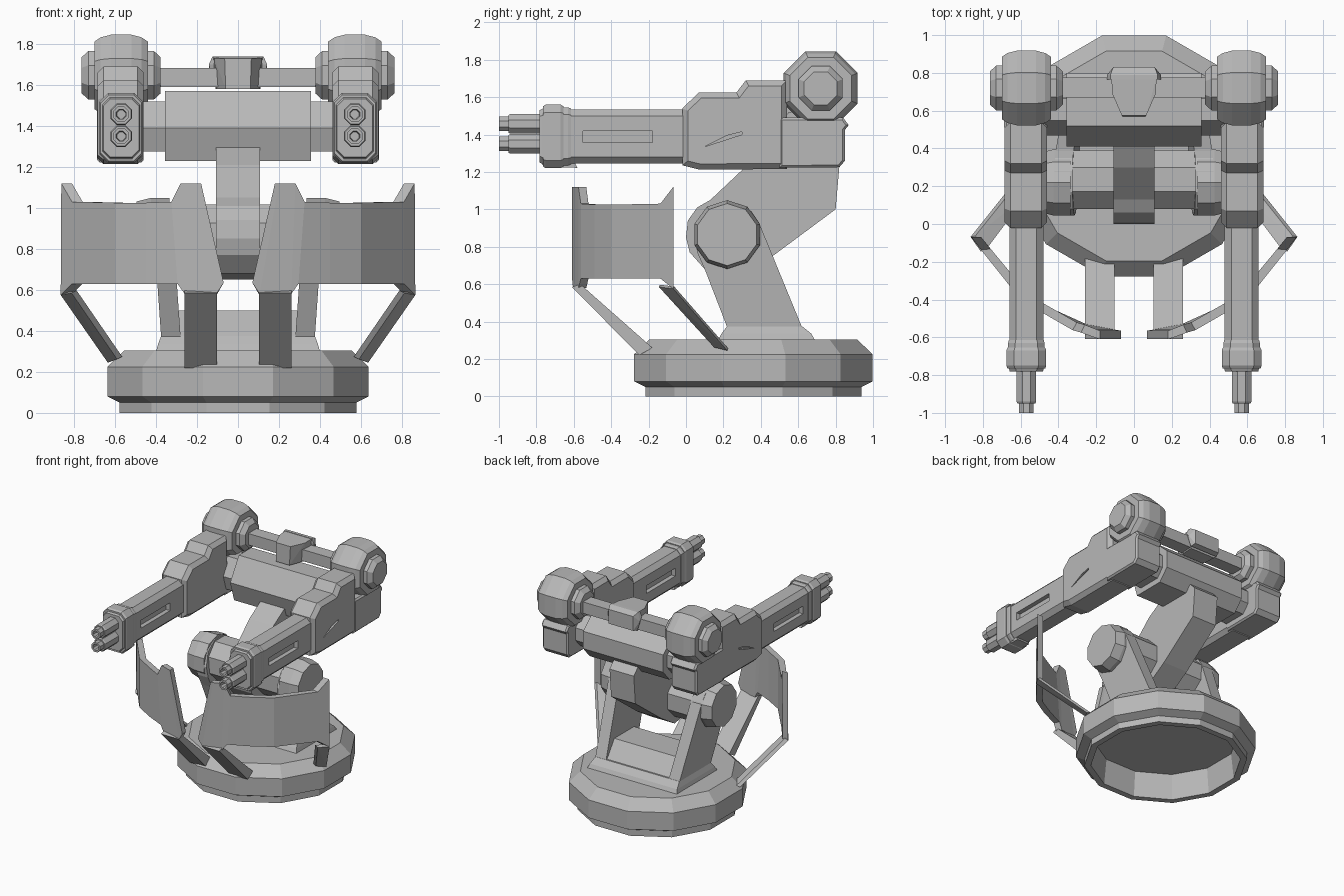
import bpy, bmesh, math
from mathutils import Vector

if "Cube" in bpy.data.objects:
    bpy.data.objects.remove(bpy.data.objects["Cube"])

GREY = bpy.data.materials.new("turret_grey")
GREY.diffuse_color = (0.48, 0.48, 0.48, 1)
GREY.use_nodes = True
GREY.node_tree.nodes["Principled BSDF"].inputs["Base Color"].default_value = GREY.diffuse_color


def finish(name, bm, mirror=False, cutters=()):
    bmesh.ops.recalc_face_normals(bm, faces=bm.faces)
    me = bpy.data.meshes.new(name)
    bm.to_mesh(me)
    bm.free()
    me.materials.append(GREY)
    ob = bpy.data.objects.new(name, me)
    bpy.context.collection.objects.link(ob)
    for c in cutters:
        c.hide_render = c.hide_viewport = True
        m = ob.modifiers.new("cut", 'BOOLEAN')
        m.operation, m.object, m.solver = 'DIFFERENCE', c, 'EXACT'
    if mirror:
        ob.modifiers.new("mirror", 'MIRROR')
    return ob


def prism(name, prof, x0, x1, lean=0, rim=0, **kw):
    """Side profile of (y, z) points pulled from x0 to x1; rim chamfers the end outlines."""
    bm = bmesh.new()
    z0 = min(z for _, z in prof)
    a, b = [[bm.verts.new((x + lean * (z - z0), y, z)) for y, z in prof] for x in (x0, x1)]
    n = len(prof)
    caps = [bm.faces.new(a), bm.faces.new(b)]
    for i in range(n):
        bm.faces.new((a[i], a[(i + 1) % n], b[(i + 1) % n], b[i]))
    if rim:
        bmesh.ops.recalc_face_normals(bm, faces=bm.faces)
        bmesh.ops.bevel(bm, geom=[e for f in caps for e in f.edges], offset=rim,
                        segments=1, affect='EDGES', clamp_overlap=True)
    return finish(name, bm, **kw)


def box(name, x, y, z, **kw):
    return prism(name, [(y[0], z[0]), (y[1], z[0]), (y[1], z[1]), (y[0], z[1])], *x, **kw)


def hull(name, pts, **kw):
    bm = bmesh.new()
    for p in pts:
        bm.verts.new(p)
    bmesh.ops.convex_hull(bm, input=bm.verts)
    bmesh.ops.dissolve_limit(bm, angle_limit=0.02, verts=bm.verts, edges=bm.edges)
    return finish(name, bm, **kw)


def both(pts):
    return [(s * x, y, z) for s in (-1, 1) for x, y, z in pts]


def lathe(name, prof, n, axis, centre, **kw):
    """Turn (apothem, distance along axis) points into an n-sided solid."""
    bm = bmesh.new()
    rings = []
    for r, t in prof:
        R = r / math.cos(math.pi / n)
        ring = []
        for i in range(n):
            a = 2 * math.pi * (i + 0.5) / n
            u, v = R * math.cos(a), R * math.sin(a)
            p = {'X': (t, u, v), 'Y': (u, t, v), 'Z': (u, v, t)}[axis]
            ring.append(bm.verts.new(Vector(p) + Vector(centre)))
        rings.append(ring)
    for a, b in zip(rings, rings[1:]):
        for i in range(n):
            j = (i + 1) % n
            bm.faces.new((a[i], a[j], b[j], b[i]))
    bm.faces.new(rings[0])
    bm.faces.new(rings[-1])
    return finish(name, bm, **kw)


# Round base with a hollow underside
lathe("base", [(0.51, 0.2), (0.53, 0), (0.577, 0), (0.577, 0.05), (0.637, 0.08),
               (0.637, 0.225), (0.555, 0.305)], 12, 'Z', (0, 0.36, 0))

# Yoke: foot, cross plate, two leaning arms, pivots
hull("yoke_foot", both([(0.4, 0.17, 0.3), (0.4, 0.69, 0.3), (0.39, 0.19, 0.335),
                        (0.39, 0.67, 0.335), (0.375, 0.22, 0.375), (0.375, 0.62, 0.375)]))
prism("yoke_cross_plate", [(0.22, 0.37), (0.61, 0.37), (0.5, 0.5), (0.25, 0.5)], -0.3, 0.3)
prism("yoke_arm", [(0.22, 0.37), (0.62, 0.37), (0.39, 0.93), (0.35, 0.99), (0.28, 1.03),
                   (0.17, 1.03), (0.08, 0.97), (0.045, 0.86), (0.06, 0.77), (0.1, 0.68)],
      0.28, 0.375, lean=0.07, mirror=True)
lathe("pivot_cap", [(0.175, 0.335), (0.175, 0.425), (0.158, 0.495)], 10, 'X',
      (0, 0.22, 0.865), mirror=True)
lathe("pivot_axle", [(0.155, -0.33), (0.155, 0.33)], 8, 'X', (0, 0.235, 0.862))

# Boom carrying the crossbeam
prism("boom", [(0.8, 1.0), (0.47, 0.755), (0.3, 0.65), (0.1, 0.68), (0.02, 0.77), (0, 0.85),
               (0.01, 0.94), (0.06, 1.01), (0.13, 1.05), (0.3, 1.21), (0.45, 1.3),
               (0.75, 1.3), (0.82, 1.23)], -0.108, 0.108)
BEAM = [(0.41, 1.39), (0.52, 1.57), (0.68, 1.57), (0.8, 1.46), (0.8, 1.32),
        (0.72, 1.23), (0.46, 1.23)]
prism("crossbeam", BEAM, -0.357, 0.357)
prism("crossbeam_neck", [(0.62 + (y - 0.62) * 0.72, 1.39 + (z - 1.39) * 0.72)
                         for y, z in BEAM], -0.48, 0.48)

# Rod between the drums with its central sensor bracket
box("drum_rod", (-0.42, 0.42), (0.67, 0.775), (1.59, 1.682))
hull("sensor_bracket", both([(0.06, 0.57, 1.58), (0.065, 0.575, 1.73), (0.105, 0.69, 1.58),
                             (0.115, 0.69, 1.73), (0.11, 0.78, 1.58), (0.12, 0.78, 1.735)]))
hull("sensor_hood", both([(0.142, 0.765, 1.7), (0.125, 0.765, 1.738), (0.142, 0.79, 1.67),
                          (0.12, 0.79, 1.59), (0.11, 0.83, 1.6), (0.11, 0.83, 1.715),
                          (0.125, 0.79, 1.738)]))

# Octagonal drums at the rear of each gun
CX = 0.57
lathe("drum", [(0.165, -0.13), (0.185, -0.1), (0.198, -0.05), (0.198, 0.05),
               (0.185, 0.1), (0.165, 0.13)], 8, 'X', (CX, 0.72, 1.647), mirror=True)
lathe("drum_cap", [(0.088, -0.193), (0.118, -0.16), (0.118, 0.16), (0.088, 0.193)],
      8, 'X', (CX, 0.72, 1.647), mirror=True)
prism("drum_support", [(0.5, 1.222), (0.82, 1.225), (0.85, 1.26), (0.85, 1.425), (0.87, 1.45),
                       (0.84, 1.49), (0.5, 1.49)], CX - 0.11, CX + 0.118, rim=0.012, mirror=True)

# Gun receiver with a slanted slit
slit = prism("slit_cutter", [(0.1, 1.335), (0.3, 1.4), (0.3, 1.415), (0.22, 1.395)], 0.66, 0.75)
prism("gun_body", [(-0.02, 1.235), (0.07, 1.213), (0.54, 1.215), (0.54, 1.69), (0.32, 1.69),
                   (0.27, 1.625), (0.07, 1.625), (-0.02, 1.54)],
      CX - 0.11, CX + 0.115, rim=0.03, mirror=True, cutters=[slit])

# Barrel housing with a long slot on each side
slots = [box("slot_cutter", (CX + s * 0.055, CX + s * 0.2), (-0.55, -0.18), (1.357, 1.42))
         for s in (-1, 1)]
W, Z0, Z1, C = 0.09, 1.245, 1.535, 0.035
octo = [(-W, Z0 + C), (-W + C, Z0), (W - C, Z0), (W, Z0 + C),
        (W, Z1 - C), (W - C, Z1), (-W + C, Z1), (-W, Z1 - C)]
hull("barrel_housing", [(CX + x, y, z) for x, z in octo for y in (-0.7, 0.02)],
     mirror=True, cutters=slots)


# Muzzle collar in stepped octagonal plates
def collar(name, y0, y1, grow, taper):
    hull(name, [(CX + x * k, y, 1.39 + (z - 1.39) * k) for x, z in octo
                for y, k in ((y0, grow - taper), (y0 + 0.015, grow),
                             (y1 - 0.015, grow), (y1, grow - taper))], mirror=True)


collar("muzzle_collar", -0.765, -0.655, 1.17, 0.06)
collar("muzzle_band", -0.67, -0.615, 1.07, 0.04)
collar("muzzle_face", -0.782, -0.74, 1.02, 0.05)
prism("muzzle_tab", [(-0.77, 1.24), (-0.74, 1.225), (-0.58, 1.222), (-0.6, 1.26), (-0.77, 1.26)],
      CX - 0.055, CX + 0.055, mirror=True)

# Twin barrels with bored tips
for label, z in (("upper", 1.457), ("lower", 1.35)):
    lathe(label + "_barrel", [(0.052, -0.74), (0.052, -0.94), (0.047, -0.95), (0.038, -0.95),
                              (0.038, -1.0), (0.024, -1.0), (0.02, -0.94)],
          8, 'Y', (CX, 0, z), mirror=True)

# Curved front shields: columns of (x low, z low, x high, z high, y)
COLS = [(0.07, 0.635, 0.18, 1.12, -0.61), (0.105, 0.58, 0.2, 1.12, -0.604),
        (0.26, 0.58, 0.28, 1.12, -0.575), (0.295, 0.63, 0.325, 1.03, -0.562),
        (0.45, 0.63, 0.45, 1.025, -0.49), (0.6, 0.63, 0.6, 1.025, -0.4),
        (0.81, 0.63, 0.81, 1.03, -0.137), (0.865, 0.575, 0.862, 1.12, -0.068)]
bm = bmesh.new()
loops = []
for a, za, b, zb, y in COLS:
    turn = math.radians(90) * (a - 0.07) / 0.795
    dx, dy = -0.052 * math.sin(turn), 0.045 * math.cos(turn)
    loops.append([bm.verts.new(p) for p in ((a, y, za), (b, y, zb),
                                            (b + dx, y + dy, zb), (a + dx, y + dy, za))])
for p, q in zip(loops, loops[1:]):
    for i in range(4):
        j = (i + 1) % 4
        bm.faces.new((p[i], p[j], q[j], q[i]))
bm.faces.new(loops[0])
bm.faces.new(loops[-1])
finish("shield", bm, mirror=True)

# Struts from the shields down to the base
prism("front_strut", [(-0.61, 0.585), (-0.565, 0.6), (-0.18, 0.26), (-0.25, 0.22)],
      0.103, 0.26, mirror=True)
outer = [(0.865, -0.068, 0.575), (0.812, -0.145, 0.585), (0.635, 0.22, 0.245), (0.59, 0.15, 0.262)]
hull("rear_strut", outer + [(x - 0.025, y + 0.005, z + 0.012) for x, y, z in outer], mirror=True)
